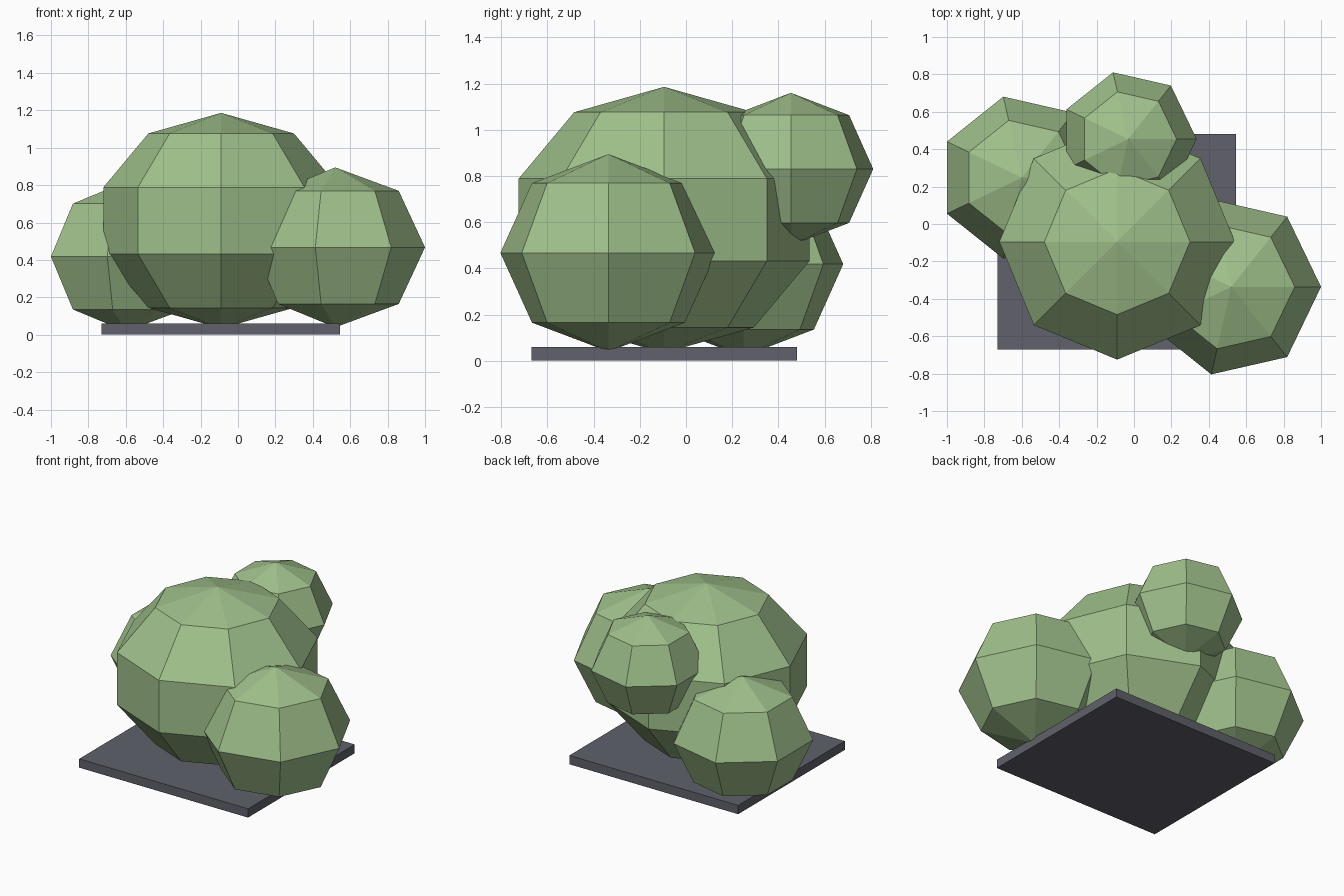
import bpy
import bmesh
from math import sin, cos, pi, tau

cube = bpy.data.objects.get("Cube")
if cube:
    bpy.data.objects.remove(cube, do_unlink=True)


def make_material(name, color):
    mat = bpy.data.materials.new(name)
    mat.use_nodes = True
    mat.diffuse_color = (*color, 1)
    mat.node_tree.nodes["Principled BSDF"].inputs["Base Color"].default_value = (*color, 1)
    return mat


def add_object(name, bm, mat):
    bmesh.ops.recalc_face_normals(bm, faces=bm.faces)
    mesh = bpy.data.meshes.new(name)
    bm.to_mesh(mesh)
    bm.free()
    mesh.materials.append(mat)
    obj = bpy.data.objects.new(name, mesh)
    bpy.context.collection.objects.link(obj)
    return obj


def leaf_clump(name, center, radius, half_height, sides, bands):
    """Faceted ball with its first corner on +x."""
    bm = bmesh.new()
    top = bm.verts.new((0, 0, half_height))
    bottom = bm.verts.new((0, 0, -half_height))
    rings = []
    for b in range(1, bands):
        t = pi * b / bands
        rings.append([bm.verts.new((radius * sin(t) * cos(tau * s / sides),
                                    radius * sin(t) * sin(tau * s / sides),
                                    half_height * cos(t))) for s in range(sides)])
    for s in range(sides):
        n = (s + 1) % sides
        bm.faces.new((top, rings[0][s], rings[0][n]))
        bm.faces.new((bottom, rings[-1][n], rings[-1][s]))
        for upper, lower in zip(rings, rings[1:]):
            bm.faces.new((upper[s], lower[s], lower[n], upper[n]))
    obj = add_object(name, bm, leaf_green)
    obj.location = center


leaf_green = make_material("leaf green", (0.35, 0.53, 0.26))
slate_grey = make_material("slate grey", (0.115, 0.12, 0.145))

# Foliage clumps
leaf_clump("main_clump", (-0.09, -0.095, 0.61), 0.6625, 0.576, 8, 5)
leaf_clump("front_left_clump", (0.52, -0.336, 0.467), 0.48, 0.4275, 7, 4)
leaf_clump("back_right_clump", (-0.6, 0.248, 0.418), 0.444, 0.4, 7, 4)
leaf_clump("upper_back_clump", (-0.031, 0.454, 0.83), 0.366, 0.33, 7, 4)

# Flat ground slab
bm = bmesh.new()
bmesh.ops.create_cube(bm, size=1)
bmesh.ops.scale(bm, vec=(1.275, 1.15, 0.06), verts=bm.verts)
slab = add_object("base_slab", bm, slate_grey)
slab.location = (-0.0925, -0.095, 0.03)
